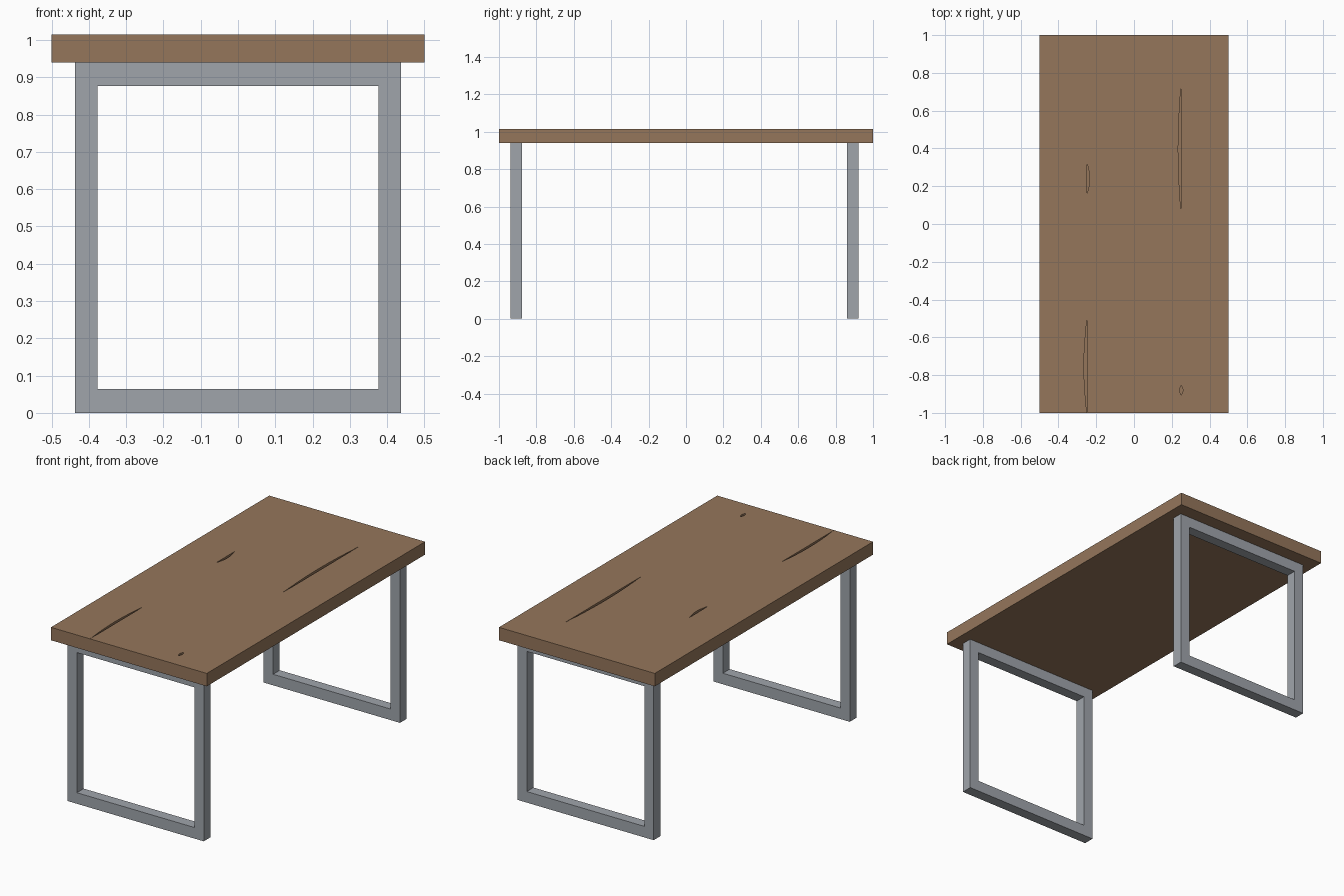
import bpy, bmesh, math

if "Cube" in bpy.data.objects:
    bpy.data.objects.remove(bpy.data.objects["Cube"])


def material(name, rgb):
    m = bpy.data.materials.new(name)
    m.diffuse_color = (*rgb, 1)
    m.use_nodes = True
    m.node_tree.nodes["Principled BSDF"].inputs["Base Color"].default_value = m.diffuse_color
    return m


wood = material("brown wood", (0.30, 0.182, 0.105))
steel = material("grey steel", (0.35, 0.375, 0.41))


def prism(name, loop, offset, mat):
    """Solid made by sweeping a closed loop of 3D points along an offset."""
    bm = bmesh.new()
    face = bm.faces.new([bm.verts.new(p) for p in loop])
    ext = bmesh.ops.extrude_face_region(bm, geom=[face], use_keep_orig=True)
    verts = [g for g in ext["geom"] if isinstance(g, bmesh.types.BMVert)]
    bmesh.ops.translate(bm, verts=verts, vec=offset)
    bmesh.ops.recalc_face_normals(bm, faces=bm.faces)
    me = bpy.data.meshes.new(name)
    bm.to_mesh(me)
    bm.free()
    me.materials.append(mat)
    ob = bpy.data.objects.new(name, me)
    bpy.context.collection.objects.link(ob)
    return ob


def frame(name, y0, y1):
    """Closed rectangular leg frame: outer and inner rectangle bridged."""
    outer = [(-.4375, 0), (.4375, 0), (.4375, .939), (-.4375, .939)]
    inner = [(-.377, .064), (.377, .064), (.377, .877), (-.377, .877)]
    rings = [(outer, y0), (outer, y1), (inner, y1), (inner, y0)]
    verts = [(x, y, z) for ring, y in rings for x, z in ring]
    faces = []
    for r in range(4):
        for i in range(4):
            a, b, j = r * 4, (r + 1) % 4 * 4, (i + 1) % 4
            faces.append((a + i, b + i, b + j, a + j))
    me = bpy.data.meshes.new(name)
    me.from_pydata(verts, [], faces)
    bm = bmesh.new()
    bm.from_mesh(me)
    bmesh.ops.recalc_face_normals(bm, faces=bm.faces)
    bm.to_mesh(me)
    bm.free()
    me.materials.append(steel)
    ob = bpy.data.objects.new(name, me)
    bpy.context.collection.objects.link(ob)


# Leg frames
frame("front_leg_frame", -.9385, -.876)
frame("back_leg_frame", .86, .921)

# Tabletop slab
TOP = 1.014
top = prism("tabletop", [(-.5, -1, .939), (.5, -1, .939), (.5, 1, .939), (-.5, 1, .939)],
            (0, 0, TOP - .939), wood)

# Cracks carved in the top: x, y range, bulge to the left, bulge to the right
N = 8
for x, y0, y1, left, right in [(.25, .045, .75, .016, 0), (-.25, .155, .325, 0, .015),
                               (-.25, -.998, -.51, .015, 0), (.25, -.905, -.855, .008, .009)]:
    z = TOP - .035
    loop = [(x + right * math.sin(math.pi * i / N), y0 + (y1 - y0) * i / N, z)
            for i in range(N + 1)]
    back = [(x - left * math.sin(math.pi * i / N), y0 + (y1 - y0) * i / N, z)
            for i in range(N - 1, 0, -1)]
    cutter = prism("crack_cutter", loop + back, (0, 0, .06), wood)
    mod = top.modifiers.new("crack", 'BOOLEAN')
    mod.operation, mod.solver, mod.object = 'DIFFERENCE', 'EXACT', cutter
    bpy.context.view_layer.objects.active = top
    bpy.ops.object.modifier_apply(modifier=mod.name)
    bpy.data.objects.remove(cutter)
